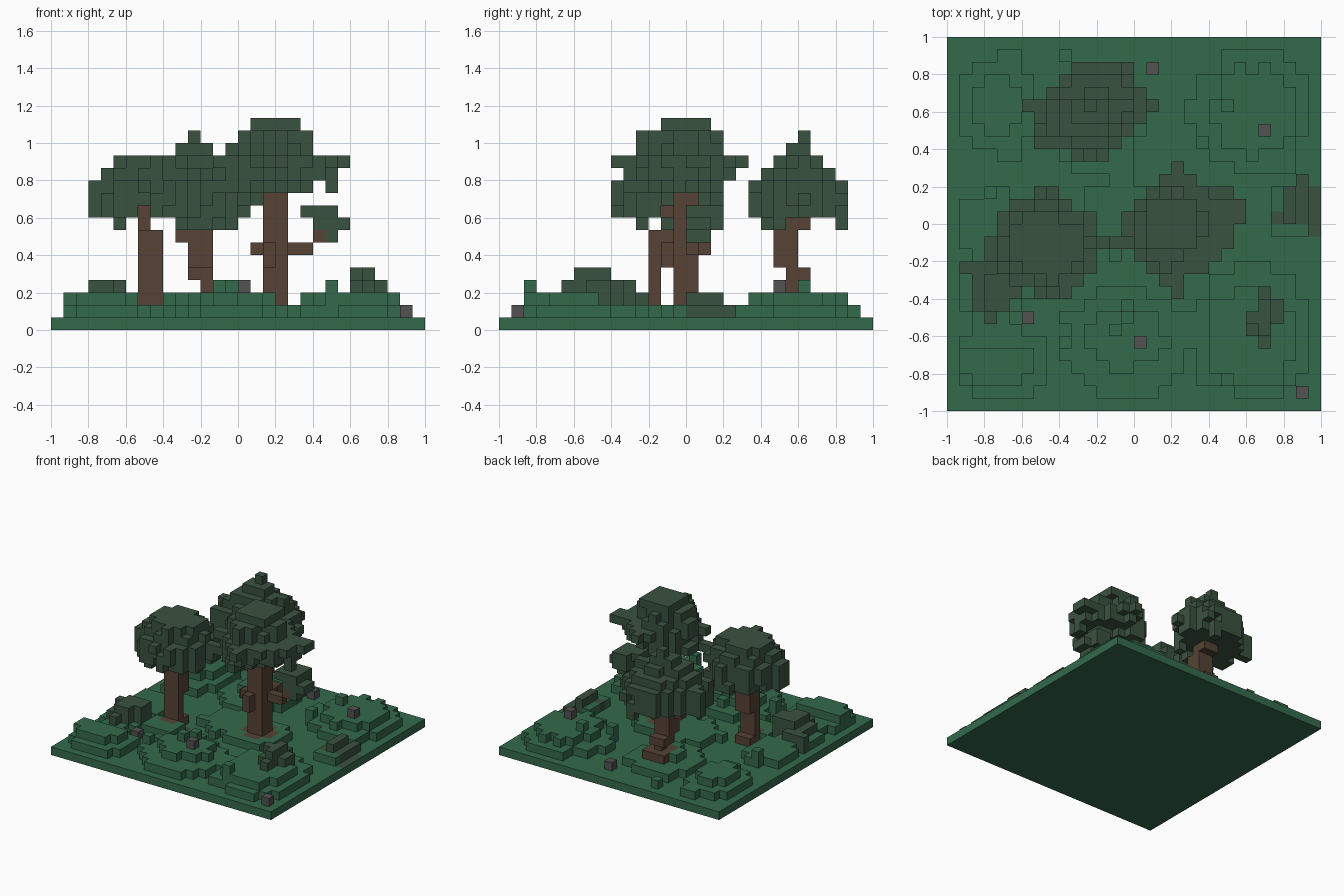
import bpy, bmesh, random
from mathutils import Vector

random.seed(4)
if "Cube" in bpy.data.objects:
    bpy.data.objects.remove(bpy.data.objects["Cube"])

N = 30               # blocks per side
S = 2.0 / N          # block size
blocks = {}          # (i, j, k) -> part name


def material(name, rgb):
    m = bpy.data.materials.new(name)
    m.use_nodes = True
    m.diffuse_color = (*rgb, 1)
    bsdf = m.node_tree.nodes["Principled BSDF"]
    bsdf.inputs["Base Color"].default_value = (*rgb, 1)
    bsdf.inputs["Roughness"].default_value = 0.9
    return m


GRASS = material("grass green", (0.034, 0.142, 0.072))
LEAF = material("dark leaf green", (0.042, 0.085, 0.051))
BARK = material("bark brown", (0.092, 0.055, 0.035))
STONE = material("stone grey", (0.085, 0.085, 0.085))


def fill(part, i0, i1, j0, j1, k0, k1):
    """Fill a box of blocks; the upper limits are not included."""
    for i in range(i0, i1):
        for j in range(j0, j1):
            for k in range(k0, k1):
                blocks[i, j, k] = part


def crown(part, centre, first_row, rows, first_layer, layers):
    """Stack scaled, ragged copies of one outline, given as row spans.
    Each layer has a scale and a shift along x."""
    cx, cy = centre
    for n, (scale, shift) in enumerate(layers):
        for i in range(N):
            for j in range(N):
                s = scale * random.choice((1, 1, 1, 1, 1, 0.87))
                u = cx + (i + 0.5 - cx - shift) / s
                v = cy + (j + 0.5 - cy) / s
                r = int(v // 1) - first_row
                if 0 <= r < len(rows) and rows[r][0] <= u < rows[r][1]:
                    blocks[i, j, first_layer + n] = part


# Ground: slab, stepped mounds and single raised blocks
height = {(i, j): 1 for i in range(N) for j in range(N)}
mounds = [  # centre x, y, radius x, y, height
    (4.2, 4, 3.9, 3, 2), (4, 3.8, 3.2, 1.5, 3),
    (14.5, 5.5, 5.2, 4.6, 2), (14.5, 6, 3.3, 2.7, 3),
    (24.5, 6.5, 5.2, 5.3, 2), (24.3, 6, 3.7, 4.2, 3),
    (24.5, 24, 5, 5, 2), (24.5, 24, 3.5, 3.5, 3),
    (4.2, 24.5, 3.2, 4.2, 2), (4, 24.5, 2, 2.6, 3),
    (3.8, 14.5, 2.6, 3.5, 2), (3.5, 9.5, 2.6, 2.6, 2),
    (8, 10.5, 2.2, 1.7, 2),
    (12, 23, 4, 4, 2), (12.3, 23, 2, 2.2, 3),
    (14, 15.5, 3.5, 3, 2), (18, 15, 3.2, 3, 2),
    (27.3, 15.8, 1.6, 2.4, 2),
]
for cx, cy, rx, ry, h in mounds:
    for i in range(1, N - 1):
        for j in range(1, N - 1):
            d = ((i + 0.5 - cx) / rx) ** 2 + ((j + 0.5 - cy) / ry) ** 2
            if d < 1 + random.uniform(-0.2, 0.2):
                height[i, j] = max(height[i, j], h)
bumps = [(9, 28), (22, 24), (20, 21), (3, 17), (20, 2), (9, 5), (28, 26),
         (13, 6), (14, 7), (22, 2)]
for b in bumps:
    height[b] += 1
for (i, j), h in height.items():
    fill("ground", i, i + 1, j, j + 1, 0, h)

# Stones
for i, j in [(16, 27), (25, 22), (6, 7), (15, 5), (28, 1)]:
    h = height[i, j]
    fill("stones", i, i + 1, j, j + 1, h, h + 1)

# Left bush
fill("left_bush", 1, 4, 11, 12, 1, 3)
fill("left_bush", 2, 5, 8, 11, 1, 3)
fill("left_bush", 3, 5, 8, 11, 3, 4)
fill("left_bush", 5, 6, 9, 11, 1, 4)
fill("left_bush", 3, 4, 7, 8, 1, 3)
# Right front bush
fill("front_bush", 25, 26, 5, 10, 2, 4)
fill("front_bush", 24, 27, 7, 8, 2, 4)
fill("front_bush", 25, 27, 8, 9, 2, 4)
fill("front_bush", 24, 25, 6, 7, 2, 4)
fill("front_bush", 25, 26, 6, 9, 4, 5)
fill("front_bush", 24, 25, 7, 8, 4, 5)
# Bush spreading to the side edge
fill("side_bush", 27, 28, 15, 18, 1, 3)
fill("side_bush", 26, 27, 15, 16, 1, 2)
fill("side_bush", 28, 29, 15, 19, 1, 2)
fill("side_bush", 29, 30, 14, 18, 0, 1)

# Left crown: broad and flat on top, open where the trunk enters
crown("left_crown", (8, 13.2), 9,
      [(7, 10), (5, 11), (4, 12), (3, 12), (3, 13), (4, 12), (4, 12),
       (5, 10), (7, 9)], 9,
      [(0.95, 0), (1, 0), (1, 0), (0.84, 0), (0.66, 0)])
fill("left_crown", 3, 4, 13, 14, 9, 12)
fill("left_crown", 5, 6, 11, 12, 8, 9)
fill("left_crown", 10, 11, 13, 14, 8, 9)
for n in range(9, 14):
    blocks.pop((7, n, 9), None)
    blocks.pop((n - 1, 13, 9), None)
# Back crown: pointed
crown("back_crown", (11.5, 24), 20,
      [(10, 13), (7, 14), (7, 15), (7, 16), (6, 17), (8, 16), (9, 15),
       (10, 15)], 9,
      [(0.96, 0), (1, 0), (1, 0), (0.8, 0), (0.55, 0), (0.36, 0)])
fill("back_crown", 11, 12, 24, 25, 15, 16)
fill("back_crown", 14, 15, 22, 23, 8, 9)
fill("back_crown", 11, 13, 21, 22, 8, 9)
fill("back_crown", 13, 14, 27, 28, 8, 9)
# Centre crown: wide mushroom with a narrower cap
crown("centre_crown", (18.5, 14.8), 9,
      [(18, 19), (17, 20), (16, 21), (15, 22), (13, 23), (14, 24), (14, 24),
       (14, 24), (16, 21), (17, 20), (18, 19)], 11,
      [(0.75, -1.2), (0.86, 0), (1, 0), (0.68, -1), (0.65, -1)])
fill("centre_crown", 16, 20, 13, 17, 16, 17)
fill("centre_crown", 22, 23, 14, 15, 11, 12)
# Leaf cluster on the branch
fill("branch_leaves", 20, 23, 15, 17, 9, 10)
fill("branch_leaves", 21, 24, 15, 17, 8, 9)
fill("branch_leaves", 21, 23, 17, 18, 8, 10)
fill("branch_leaves", 22, 23, 15, 17, 7, 8)

# Left trunk with roots
fill("left_trunk", 7, 9, 12, 13, 1, 8)
fill("left_trunk", 7, 9, 13, 14, 5, 8)
fill("left_trunk", 7, 8, 13, 14, 8, 10)
fill("left_trunk", 6, 10, 12, 13, 0, 1)
fill("left_trunk", 7, 9, 11, 14, 0, 2)
# Back trunk, leaning, with a stub branch
fill("back_trunk", 12, 13, 23, 24, 2, 4)
fill("back_trunk", 11, 13, 23, 25, 4, 5)
fill("back_trunk", 11, 13, 22, 24, 5, 8)
fill("back_trunk", 10, 11, 22, 23, 7, 8)
fill("back_trunk", 11, 13, 23, 25, 8, 9)
fill("back_trunk", 11, 14, 22, 25, 2, 3)
# Centre trunk with roots and branches
fill("centre_trunk", 17, 19, 14, 16, 1, 11)
fill("centre_trunk", 16, 20, 14, 16, 1, 2)
fill("centre_trunk", 17, 19, 13, 17, 1, 2)
fill("centre_trunk", 16, 17, 14, 15, 6, 7)
fill("centre_trunk", 17, 18, 13, 14, 5, 7)
fill("centre_trunk", 19, 21, 15, 16, 6, 7)
fill("centre_trunk", 18, 19, 16, 17, 6, 7)
fill("centre_trunk", 21, 22, 15, 16, 7, 8)

# Turn every part into a mesh of its exposed block faces
SIDES = [(Vector(n), Vector(a), Vector(b)) for n, a, b in [
    ((1, 0, 0), (0, 1, 0), (0, 0, 1)), ((-1, 0, 0), (0, 0, 1), (0, 1, 0)),
    ((0, 1, 0), (0, 0, 1), (1, 0, 0)), ((0, -1, 0), (1, 0, 0), (0, 0, 1)),
    ((0, 0, 1), (1, 0, 0), (0, 1, 0)), ((0, 0, -1), (0, 1, 0), (1, 0, 0))]]


def build(part, mat):
    bm = bmesh.new()
    for cell, owner in blocks.items():
        c = Vector(cell) + Vector((0.5, 0.5, 0.5))
        for n, a, b in SIDES:
            # The sides and underside of the slab always belong to the ground
            slab_face = cell[2] == 0 and n.z < 1
            if ("ground" if slab_face else owner) != part:
                continue
            if tuple(int(v) for v in Vector(cell) + n) in blocks:
                continue
            corners = [c + (n + a * p + b * q) / 2
                       for p, q in ((-1, -1), (1, -1), (1, 1), (-1, 1))]
            bm.faces.new([bm.verts.new(
                ((v.x - N / 2) * S, (v.y - N / 2) * S, v.z * S))
                for v in corners])
    bmesh.ops.remove_doubles(bm, verts=bm.verts, dist=0.001)
    mesh = bpy.data.meshes.new(part)
    bm.to_mesh(mesh)
    bm.free()
    mesh.materials.append(mat)
    bpy.context.collection.objects.link(bpy.data.objects.new(part, mesh))


for part in dict.fromkeys(blocks.values()):
    if part == "ground":
        build(part, GRASS)
    elif part == "stones":
        build(part, STONE)
    elif part.endswith("trunk"):
        build(part, BARK)
    else:
        build(part, LEAF)
